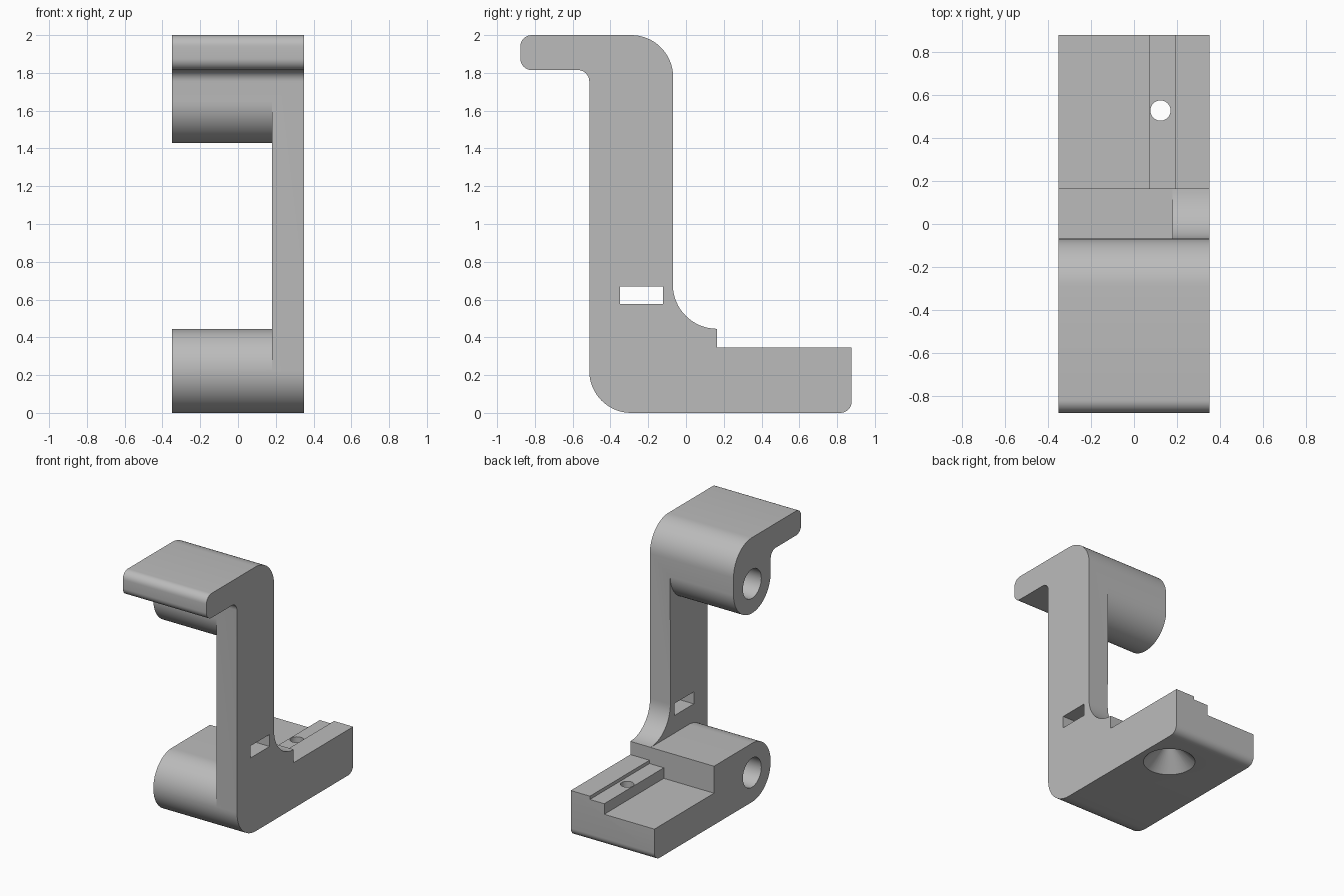
import bpy, bmesh
from math import sin, cos, radians, pi

cube = bpy.data.objects.get("Cube")
if cube:
    bpy.data.objects.remove(cube, do_unlink=True)

grey = bpy.data.materials.new("plain grey")
grey.use_nodes = True
colour = (0.5, 0.5, 0.5, 1)
grey.diffuse_color = colour
grey.node_tree.nodes["Principled BSDF"].inputs["Base Color"].default_value = colour

HALF, WEB = 0.35, 0.18            # half width, inner face of the upright
CY, R = -0.29, 0.222              # barrel centre line and radius
LOW, HIGH = R, 1.65               # barrel centre heights
FRONT, BACK = CY - R, CY + R
END, STEP, DECK = 0.877, 0.165, 0.345


def arc(y, z, r, start, end, n=16):
    steps = [radians(start + (end - start) * i / n) for i in range(n + 1)]
    return [(y + r * cos(a), z + r * sin(a)) for a in steps]


def finish(name, bm):
    bmesh.ops.recalc_face_normals(bm, faces=bm.faces)
    mesh = bpy.data.meshes.new(name)
    bm.to_mesh(mesh)
    bm.free()
    obj = bpy.data.objects.new(name, mesh)
    bpy.context.collection.objects.link(obj)
    mesh.materials.append(grey)
    return obj


def extrude(name, profile, x0, x1):
    """Side profile (y, z) swept along x."""
    bm = bmesh.new()
    face = bm.faces.new([bm.verts.new((x0, y, z)) for y, z in profile])
    new = bmesh.ops.extrude_face_region(bm, geom=[face])["geom"]
    verts = [v for v in new if isinstance(v, bmesh.types.BMVert)]
    bmesh.ops.translate(bm, verts=verts, vec=(x1 - x0, 0, 0))
    return finish(name, bm)


def box(name, x0, x1, y0, y1, z0, z1):
    return extrude(name, [(y0, z0), (y1, z0), (y1, z1), (y0, z1)], x0, x1)


def turned(name, x, y, rings, n=40):
    """Stack of (radius, z) rings about a vertical axis."""
    bm = bmesh.new()
    loops = [[bm.verts.new((x + r * cos(2 * pi * i / n), y + r * sin(2 * pi * i / n), z))
              for i in range(n)] for r, z in rings]
    bm.faces.new(loops[0])
    bm.faces.new(loops[-1])
    for a, b in zip(loops, loops[1:]):
        for i in range(n):
            j = (i + 1) % n
            bm.faces.new((a[i], a[j], b[j], b[i]))
    return finish(name, bm)


def cut(target, cutter):
    mod = target.modifiers.new("cut", "BOOLEAN")
    mod.operation, mod.solver, mod.object = "DIFFERENCE", "EXACT", cutter
    bpy.context.view_layer.objects.active = target
    bpy.ops.object.modifier_apply(modifier=mod.name)
    bpy.data.objects.remove(cutter, do_unlink=True)


# Full side outline: foot, upright and top shelf
nose, web_fillet, shelf, tip = 0.06, 0.235, 1.815, -0.877
outline = (
    arc(CY, LOW, R, 180, 270)
    + arc(END - nose, nose, nose, 270, 360, 8)
    + [(END, DECK), (STEP, DECK)]
    + arc(STEP, 0.445 + web_fillet, web_fillet, 270, 180)
    + arc(CY, 2 - R, R, 0, 90)
    + arc(tip + nose, 2 - nose, nose, 90, 180, 8)
    + arc(tip + nose, shelf + nose, nose, 180, 270, 8)
    + arc(FRONT - nose, shelf - nose, nose, 90, 0, 8)
)
bracket = extrude("bracket", outline, -HALF, HALF)

# Open space between the two barrels, leaving the upright on one side
gap = (
    [(-1, HIGH)] + arc(CY, HIGH, R, 180, 360, 32) + [(1, HIGH), (1, LOW + R)]
    + arc(CY, LOW, R, 90, 180) + [(-1, LOW)]
)
cut(bracket, extrude("gap_cutter", gap, -1, WEB))

# Stepped deck at the back of the foot
cut(bracket, box("floor_cutter", -1, 0.07, STEP, 1, 0.24, 1))
cut(bracket, box("ledge_cutter", 0.0, 0.19, STEP, 1, 0.32, 0.4))

# Slot through the upright
cut(bracket, box("slot_cutter", 0, 1, -0.35, -0.122, 0.577, 0.668))

# Blind bores in both barrels
for z in (LOW, HIGH):
    cut(bracket, extrude("bore_cutter", arc(CY, z, 0.11, 0, 350, 35), -1, WEB))

# Countersunk screw hole through the foot
cut(bracket, turned("screw_cutter", 0.123, 0.527,
                    [(0.19, -0.01), (0.047, 0.133), (0.047, 0.5)]))

# Smooth rounded surfaces with crisp edges
bpy.ops.object.select_all(action="DESELECT")
bracket.select_set(True)
bpy.context.view_layer.objects.active = bracket
bpy.ops.object.shade_smooth_by_angle(angle=radians(30))
